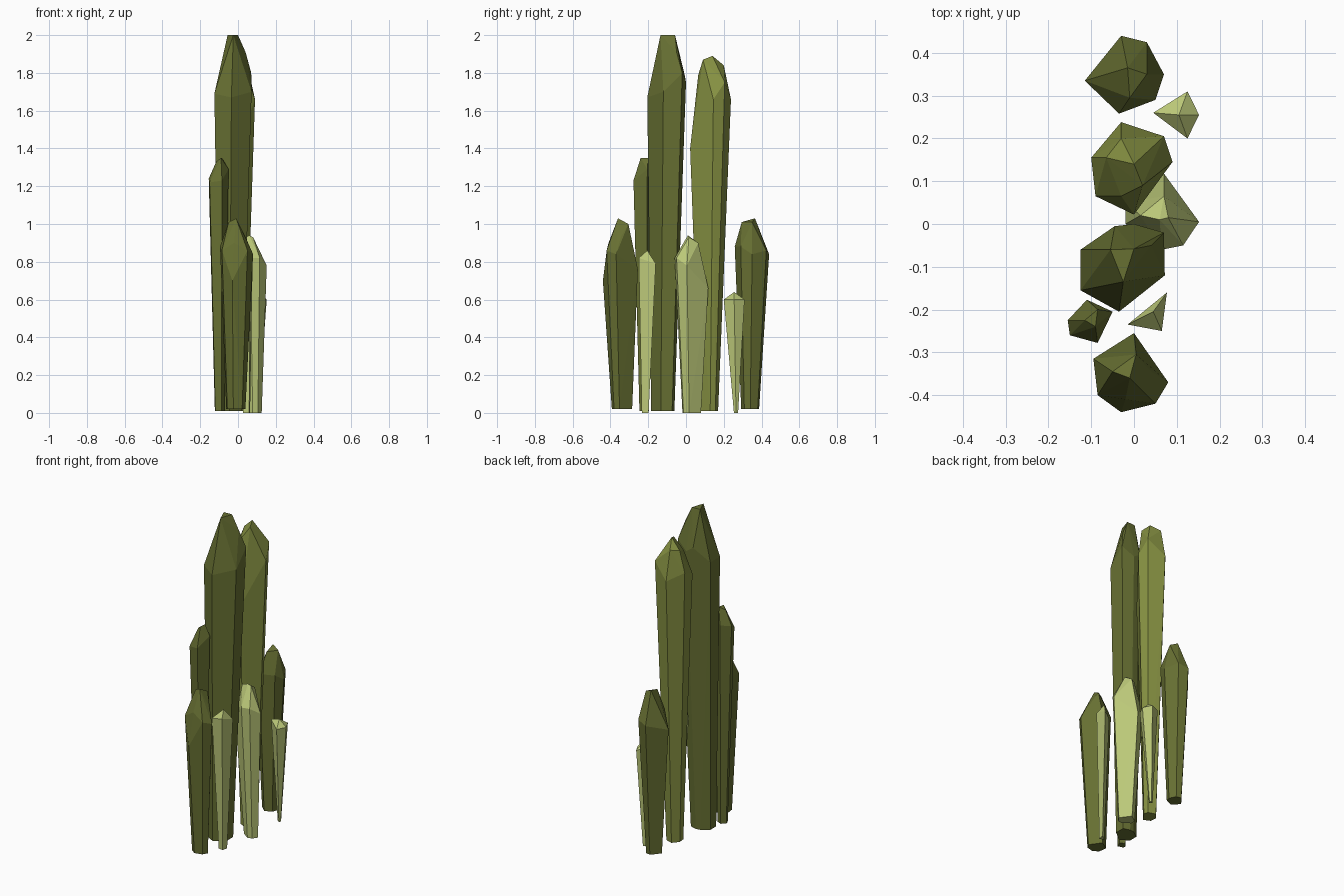
import bpy, bmesh
from mathutils import Vector


def material(name, rgb):
    m = bpy.data.materials.new(name)
    m.diffuse_color = (*rgb, 1)
    return m


DARK = material("dark olive", (0.135, 0.16, 0.032))
MID = material("mid olive", (0.24, 0.285, 0.055))
LIGHT = material("pale green", (0.50, 0.58, 0.19))


def crystal(name, mat, outline, tips, base, scale, base_z):
    """Faceted shard: hull of the widest ring, the tip points and a smaller base ring."""
    mid = sum((Vector(p) for p in outline), Vector()) / len(outline)
    bm = bmesh.new()
    for p in list(outline) + list(tips):
        bm.verts.new(p)
    for x, y, z in outline:
        bm.verts.new((base[0] + (x - mid.x) * scale, base[1] + (y - mid.y) * scale, base_z))
    hull = bmesh.ops.convex_hull(bm, input=bm.verts)
    loose = [v for v in bm.verts if not v.link_faces]
    bmesh.ops.delete(bm, geom=loose, context='VERTS')
    bmesh.ops.recalc_face_normals(bm, faces=bm.faces)
    me = bpy.data.meshes.new(name)
    bm.to_mesh(me)
    bm.free()
    me.materials.append(mat)
    ob = bpy.data.objects.new(name, me)
    bpy.context.collection.objects.link(ob)


# Two tall central crystals
crystal("tall_front_crystal", DARK,
        [(-0.125, -0.06, 1.69), (-0.045, -0.005, 1.78), (0.0, 0.0, 1.75), (0.07, -0.02, 1.80),
         (0.072, -0.12, 1.70), (-0.035, -0.205, 1.67), (-0.125, -0.155, 1.69)],
        [(-0.055, -0.06, 2.0), (0, -0.058, 2.0), (-0.025, -0.135, 2.0), (0.04, -0.05, 1.91)],
        (-0.04, -0.11), 0.6, 0.01)
crystal("tall_back_crystal", MID,
        [(-0.03, 0.238, 1.66), (0.07, 0.205, 1.75), (0.09, 0.145, 1.66), (0.0, 0.022, 1.40),
         (-0.09, 0.065, 1.66), (-0.10, 0.155, 1.70)],
        [(0, 0.14, 1.89), (-0.065, 0.155, 1.83), (-0.03, 0.20, 1.84), (0.02, 0.09, 1.87),
         (-0.03, 0.065, 1.79)],
        (-0.01, 0.125), 0.45, 0.01)

# Medium crystals at both ends
crystal("front_end_crystal", DARK,
        [(0, -0.255, 0.76), (0.08, -0.37, 0.84), (0.05, -0.42, 0.86), (-0.03, -0.44, 0.70),
         (-0.085, -0.40, 0.86), (-0.095, -0.315, 0.88)],
        [(-0.01, -0.36, 1.03), (0.005, -0.305, 1.0), (-0.05, -0.345, 1.01), (0.04, -0.345, 0.93),
         (-0.02, -0.41, 0.90)],
        (-0.015, -0.35), 0.58, 0.02)
crystal("back_end_crystal", DARK,
        [(-0.03, 0.44, 0.84), (0.03, 0.425, 0.86), (0.07, 0.35, 0.84), (0.05, 0.29, 0.88),
         (-0.035, 0.258, 0.88), (-0.115, 0.335, 0.80)],
        [(-0.015, 0.365, 1.03), (0.03, 0.35, 1.01), (-0.01, 0.295, 1.01)],
        (-0.01, 0.34), 0.52, 0.02)

# Broad pale crystal on the right
crystal("pale_right_crystal", LIGHT,
        [(0.07, 0.118, 0.66), (0.152, 0.005, 0.78), (0.115, -0.05, 0.82), (0.065, -0.06, 0.82),
         (-0.02, 0.0, 0.72), (-0.02, 0.05, 0.72)],
        [(0.06, 0.01, 0.94), (0.07, 0.065, 0.90), (0.015, 0.02, 0.92), (0.08, 0.015, 0.93)],
        (0.075, 0.02), 0.55, 0.0)

# Thin shards filling the gaps
crystal("dark_left_shard", DARK,
        [(-0.155, -0.225, 1.24), (-0.11, -0.177, 1.25), (-0.05, -0.205, 1.29),
         (-0.085, -0.278, 1.23), (-0.15, -0.26, 1.22)],
        [(-0.085, -0.20, 1.35), (-0.09, -0.24, 1.35), (-0.115, -0.225, 1.33)],
        (-0.10, -0.222), 0.5, 0.01)
crystal("pale_front_shard", LIGHT,
        [(-0.015, -0.235, 0.80), (0.065, -0.25, 0.82), (0.077, -0.16, 0.79)],
        [(0.045, -0.205, 0.86)], (0.05, -0.22), 0.4, 0.0)
crystal("pale_back_shard", LIGHT,
        [(0.045, 0.26, 0.62), (0.125, 0.31, 0.60), (0.152, 0.255, 0.60), (0.125, 0.20, 0.60)],
        [(0.105, 0.255, 0.64)], (0.10, 0.265), 0.2, 0.0)
